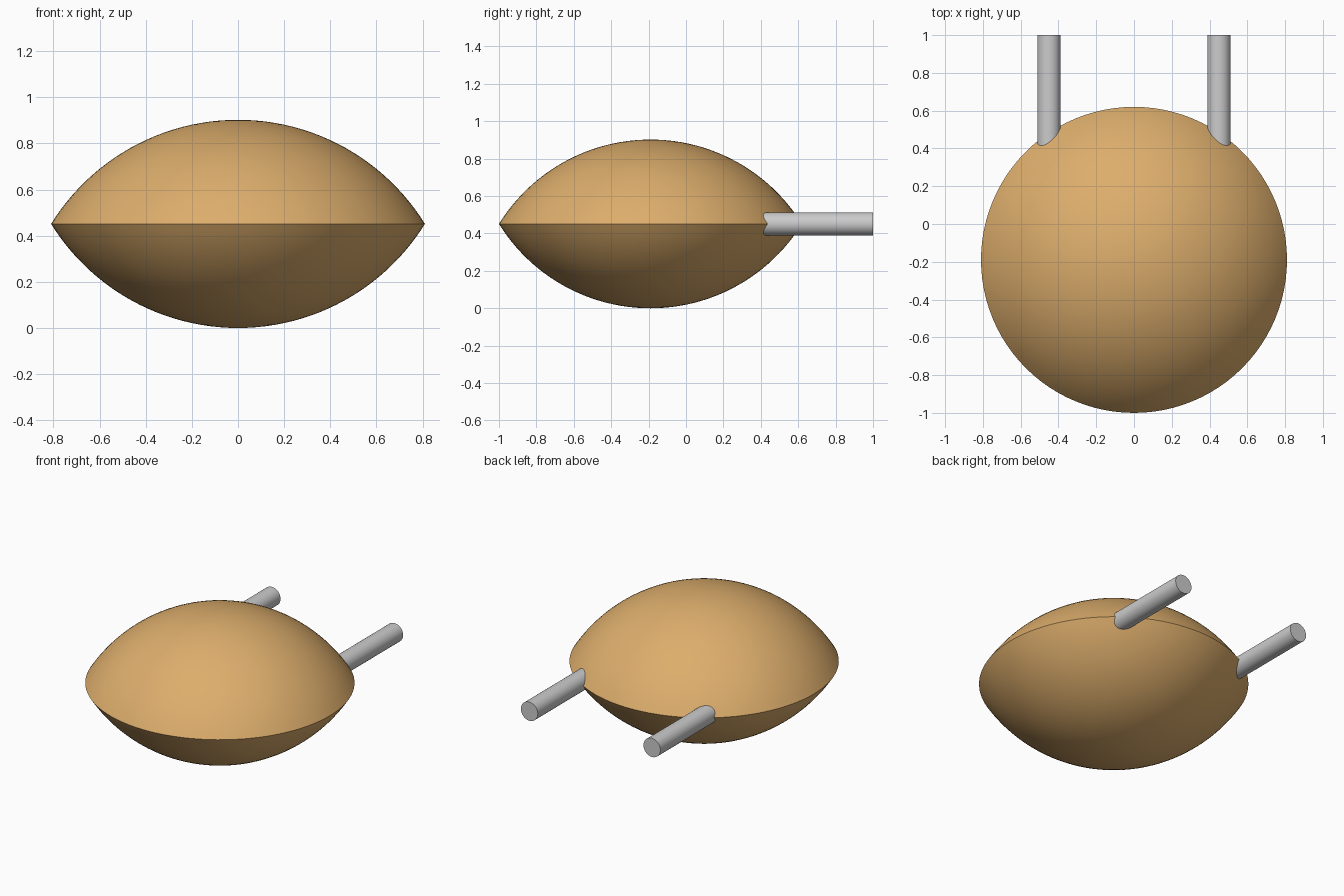
import bpy, bmesh, math

if "Cube" in bpy.data.objects:
    bpy.data.objects.remove(bpy.data.objects["Cube"])

R, H = 0.81, 0.451          # rim radius, dome height
CY, CZ = -0.19, 0.451       # body centre
SEG, RINGS = 96, 24


def finish(bm, name, color=None):
    bmesh.ops.recalc_face_normals(bm, faces=bm.faces)
    me = bpy.data.meshes.new(name)
    bm.to_mesh(me)
    bm.free()
    ob = bpy.data.objects.new(name, me)
    bpy.context.collection.objects.link(ob)
    if color:
        mat = bpy.data.materials.new(name + "_material")
        mat.diffuse_color = color
        mat.use_nodes = True
        mat.node_tree.nodes["Principled BSDF"].inputs["Base Color"].default_value = mat.diffuse_color
        me.materials.append(mat)
    bpy.ops.object.select_all(action='DESELECT')
    ob.select_set(True)
    bpy.context.view_layer.objects.active = ob
    bpy.ops.object.shade_smooth_by_angle(angle=math.radians(35))
    return ob


# Lens body: two spherical caps meeting at a sharp rim, spun from an arc profile
sphere_r = (R * R + H * H) / (2 * H)
half = math.asin(R / sphere_r)
arc = [(sphere_r * math.sin(half * i / RINGS),
        sphere_r * math.cos(half * i / RINGS) - (sphere_r - H)) for i in range(RINGS + 1)]
profile = arc + [(r, -z) for r, z in reversed(arc[:-1])]
bm = bmesh.new()
verts = [bm.verts.new((r, 0, z)) for r, z in profile]
edges = [bm.edges.new(pair) for pair in zip(verts, verts[1:])]
bmesh.ops.spin(bm, geom=verts + edges, cent=(0, 0, 0), axis=(0, 0, 1),
               angle=2 * math.pi, steps=SEG, use_duplicate=False)
bmesh.ops.remove_doubles(bm, verts=bm.verts, dist=1e-5)
body = finish(bm, "lens_body", (0.72, 0.42, 0.15, 1))
body.location = (0, CY, CZ)

# Pair of rods running backwards out of the body
Y0, Y1 = 0.3, 1.0
for side, sx in (("left", -1), ("right", 1)):
    bm = bmesh.new()
    bmesh.ops.create_cone(bm, cap_ends=True, segments=48, radius1=0.062,
                          radius2=0.062, depth=Y1 - Y0)
    rod = finish(bm, side + "_rod")
    rod.rotation_euler.x = math.radians(90)
    rod.location = (sx * 0.45, (Y0 + Y1) / 2, CZ)
